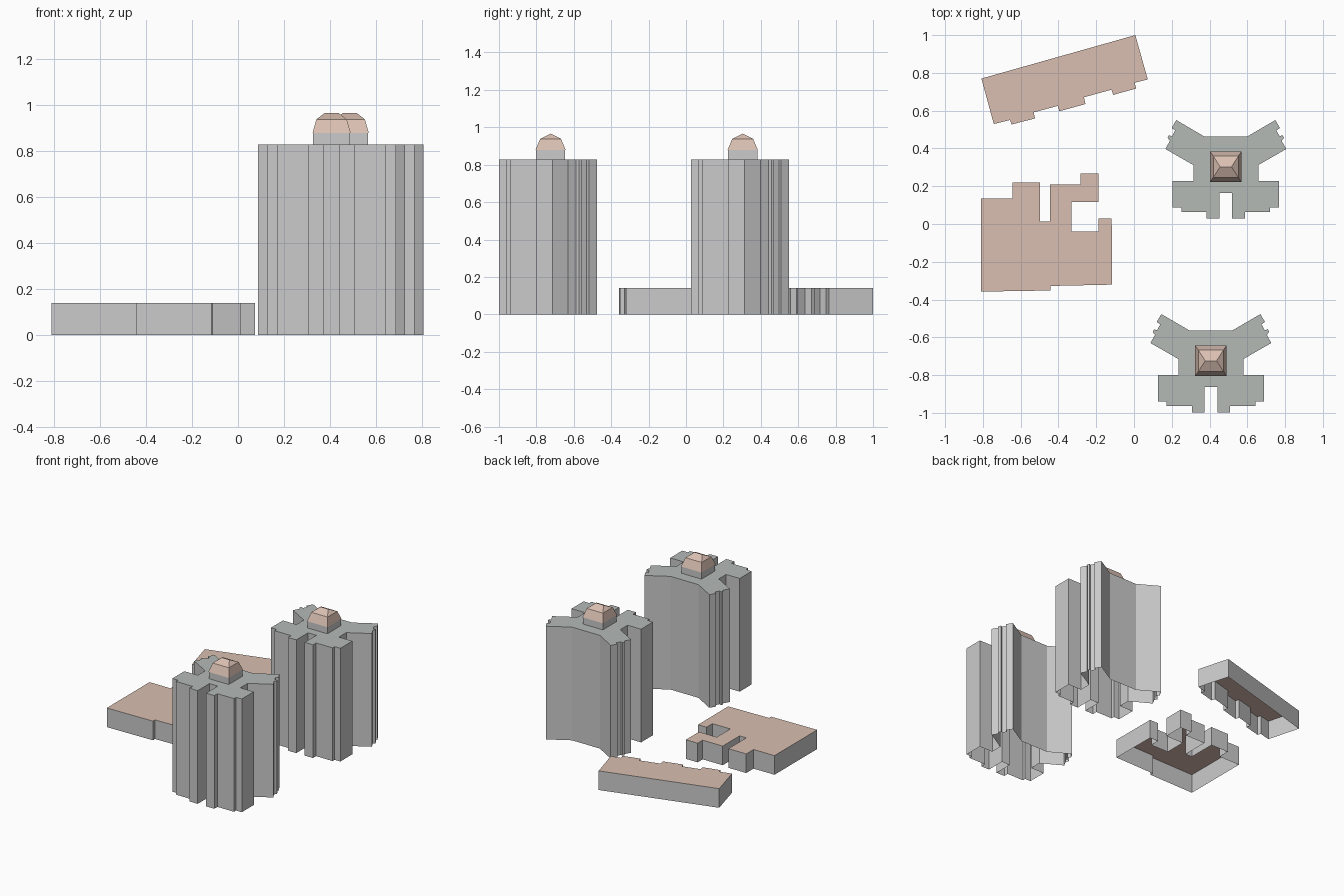
import bpy

if "Cube" in bpy.data.objects:
    bpy.data.objects.remove(bpy.data.objects["Cube"])


def material(name, rgb):
    m = bpy.data.materials.new(name)
    m.diffuse_color = (*rgb, 1)
    m.use_nodes = True
    m.node_tree.nodes["Principled BSDF"].inputs["Base Color"].default_value = m.diffuse_color
    return m


clay = material("clay_roof", (0.70, 0.52, 0.44))
slate = material("slate_roof", (0.46, 0.49, 0.47))


def add_mesh(name, verts, faces, mat=None):
    mesh = bpy.data.meshes.new(name)
    mesh.from_pydata(verts, [], faces)
    if mat:
        mesh.materials.append(mat)
    ob = bpy.data.objects.new(name, mesh)
    bpy.context.collection.objects.link(ob)
    return ob


def loft(name, rings, mat=None, cap=False):
    """Skin a stack of counter-clockwise rings; the underside stays open."""
    n = len(rings[0])
    verts = [v for ring in rings for v in ring]
    faces = [(k * n + i, k * n + (i + 1) % n, (k + 1) * n + (i + 1) % n, (k + 1) * n + i)
             for k in range(len(rings) - 1) for i in range(n)]
    if cap:
        faces.append(tuple(range(len(verts) - n, len(verts))))
    return add_mesh(name, verts, faces, mat)


def building(name, outline, height, roof_mat):
    """Open-bottomed walls plus a flat roof sheet; outline runs clockwise."""
    pts = outline[::-1]
    top = [(x, y, height) for x, y in pts]
    loft(name + "_walls", [[(x, y, 0) for x, y in pts], top])
    add_mesh(name + "_roof", top, [tuple(range(len(top)))], roof_mat)


def rect(cx, cy, hx, hy, z):
    return [(cx - hx, cy - hy, z), (cx + hx, cy - hy, z),
            (cx + hx, cy + hy, z), (cx - hx, cy + hy, z)]


# Right half of the tower plan, clockwise from the back recess
HALF = [(0.113, 0.463), (0.262, 0.550), (0.287, 0.508), (0.268, 0.496),
        (0.285, 0.464), (0.301, 0.470), (0.308, 0.456), (0.296, 0.440),
        (0.320, 0.397), (0.172, 0.312), (0.172, 0.227), (0.281, 0.227),
        (0.281, 0.088), (0.235, 0.088), (0.235, 0.064), (0.101, 0.064),
        (0.101, 0.028), (0.034, 0.028), (0.034, 0.164)]
TOWER = HALF + [(-x, y) for x, y in reversed(HALF)]


def tower(name, ox, oy):
    building(name, [(x + ox, y + oy) for x, y in TOWER], 0.828, slate)
    cy = oy + 0.303
    # Rooftop plant room
    loft(name + "_plant_room", [rect(ox, cy, 0.080, 0.078, z) for z in (0.828, 0.878)])
    # Two-pitch hipped cap ending in a short ridge
    r = rect(ox, cy, 0.083, 0.081, 0.878) + rect(ox, cy, 0.066, 0.056, 0.938)
    r += [(ox - 0.030, cy, 0.966), (ox + 0.030, cy, 0.966)]
    faces = [(i, (i + 1) % 4, 4 + (i + 1) % 4, 4 + i) for i in range(4)]
    faces += [(4, 5, 9, 8), (5, 6, 9), (6, 7, 8, 9), (7, 4, 8)]
    add_mesh(name + "_cap", r, faces, clay)


tower("back_tower", 0.486, 0.0)
tower("front_tower", 0.407, -1.027)

# Long low block, turned to the street
building("long_block", [
    (0.007, 1.0), (0.073, 0.765), (0.003, 0.748), (0.012, 0.717),
    (-0.110, 0.684), (-0.119, 0.711), (-0.265, 0.671), (-0.257, 0.635),
    (-0.395, 0.597), (-0.404, 0.625), (-0.531, 0.591), (-0.524, 0.559),
    (-0.648, 0.527), (-0.656, 0.551), (-0.742, 0.529), (-0.808, 0.770)], 0.14, clay)

# Low hall with a slot and a courtyard
building("courtyard_block", [
    (-0.811, 0.136), (-0.642, 0.136), (-0.642, 0.221), (-0.498, 0.221),
    (-0.498, 0.014), (-0.444, 0.014), (-0.444, 0.210), (-0.282, 0.210),
    (-0.282, 0.268), (-0.187, 0.268), (-0.187, 0.117), (-0.331, 0.117),
    (-0.331, -0.040), (-0.187, -0.040), (-0.187, 0.029), (-0.118, 0.029),
    (-0.116, -0.321), (-0.442, -0.328), (-0.442, -0.352), (-0.811, -0.358)], 0.14, clay)
